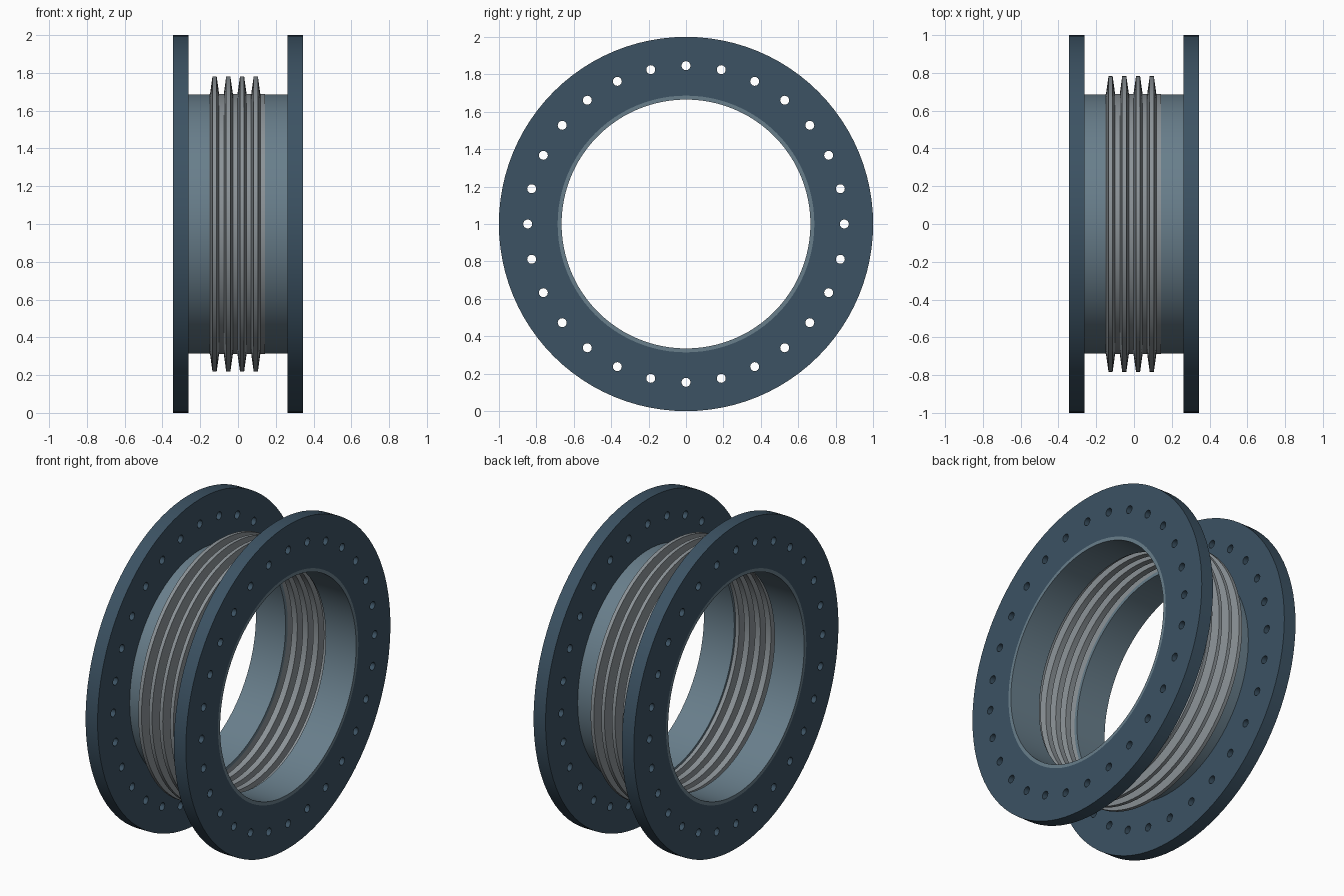
import bpy, bmesh
from math import cos, sin, pi, radians

if "Cube" in bpy.data.objects:
    bpy.data.objects.remove(bpy.data.objects["Cube"])

SEG = 96
CZ = 1.0


def material(name, rgb):
    m = bpy.data.materials.new(name)
    m.diffuse_color = (*rgb, 1)
    m.use_nodes = True
    m.node_tree.nodes["Principled BSDF"].inputs["Base Color"].default_value = m.diffuse_color
    return m


flange_paint = material("flange_blue", (0.045, 0.085, 0.125))
pipe_steel = material("pipe_steel", (0.14, 0.21, 0.26))
bellows_steel = material("bellows_steel", (0.26, 0.29, 0.31))


def smooth(ob):
    bpy.ops.object.select_all(action='DESELECT')
    ob.select_set(True)
    bpy.context.view_layer.objects.active = ob
    bpy.ops.object.shade_smooth_by_angle(angle=radians(25))


def lathe(name, profile, mat):
    """Revolve a closed (x, radius) profile about the x axis."""
    bm = bmesh.new()
    rings = []
    for i in range(SEG):
        a = 2 * pi * i / SEG
        rings.append([bm.verts.new((x, r * cos(a), r * sin(a))) for x, r in profile])
    n = len(profile)
    for i in range(SEG):
        p, q = rings[i], rings[(i + 1) % SEG]
        for j in range(n):
            k = (j + 1) % n
            bm.faces.new((p[j], p[k], q[k], q[j]))
    bmesh.ops.recalc_face_normals(bm, faces=bm.faces)
    me = bpy.data.meshes.new(name)
    bm.to_mesh(me)
    bm.free()
    me.materials.append(mat)
    ob = bpy.data.objects.new(name, me)
    ob.location.z = CZ
    bpy.context.collection.objects.link(ob)
    smooth(ob)
    return ob


def flange(name, x, half):
    """Flat ring with bolt holes, extruded along x."""
    cu = bpy.data.curves.new(name, 'CURVE')
    cu.dimensions = '2D'
    cu.fill_mode = 'BOTH'
    cu.extrude = half

    def circle(cx, cy, r, n):
        s = cu.splines.new('POLY')
        s.points.add(n - 1)
        for i, p in enumerate(s.points):
            a = 2 * pi * i / n
            p.co = (cx + r * cos(a), cy + r * sin(a), 0, 1)
        s.use_cyclic_u = True

    circle(0, 0, 1.0, SEG)
    circle(0, 0, 0.686, SEG)
    for i in range(28):
        a = 2 * pi * i / 28
        circle(0.846 * cos(a), 0.846 * sin(a), 0.024, 16)
    cu.materials.append(flange_paint)
    ob = bpy.data.objects.new(name, cu)
    ob.location = (x, 0, CZ)
    ob.rotation_euler = (pi / 2, 0, pi / 2)
    bpy.context.collection.objects.link(ob)
    bpy.ops.object.select_all(action='DESELECT')
    ob.select_set(True)
    bpy.context.view_layer.objects.active = ob
    bpy.ops.object.convert(target='MESH')
    ob = bpy.context.view_layer.objects.active
    bm = bmesh.new()
    bm.from_mesh(ob.data)
    bmesh.ops.remove_doubles(bm, verts=bm.verts, dist=1e-4)
    bmesh.ops.recalc_face_normals(bm, faces=bm.faces)
    bm.to_mesh(ob.data)
    bm.free()
    smooth(ob)


# End flanges
flange("left_flange", -0.302, 0.041)
flange("right_flange", 0.302, 0.041)

# Pipe sleeves running through the flanges to the bellows
R_OUT, R_IN = 0.686, 0.665
lathe("left_sleeve", [(-0.343, R_IN), (-0.343, R_OUT), (-0.14, R_OUT), (-0.14, R_IN)], pipe_steel)
lathe("right_sleeve", [(0.343, R_IN), (0.343, R_OUT), (0.135, R_OUT), (0.135, R_IN)], pipe_steel)

# Thin-walled bellows with four tapered convolutions
outer, inner = [(-0.15, 0.689)], [(-0.15, 0.679)]
for i in range(4):
    c = -0.124 + 0.0727 * i
    outer += [(c - 0.024, 0.689), (c - 0.011, 0.782), (c + 0.011, 0.782), (c + 0.024, 0.689)]
    inner += [(c - 0.018, 0.679), (c - 0.006, 0.774), (c + 0.006, 0.774), (c + 0.018, 0.679)]
outer.append((0.143, 0.689))
inner.append((0.143, 0.679))
lathe("bellows", outer + inner[::-1], bellows_steel)
